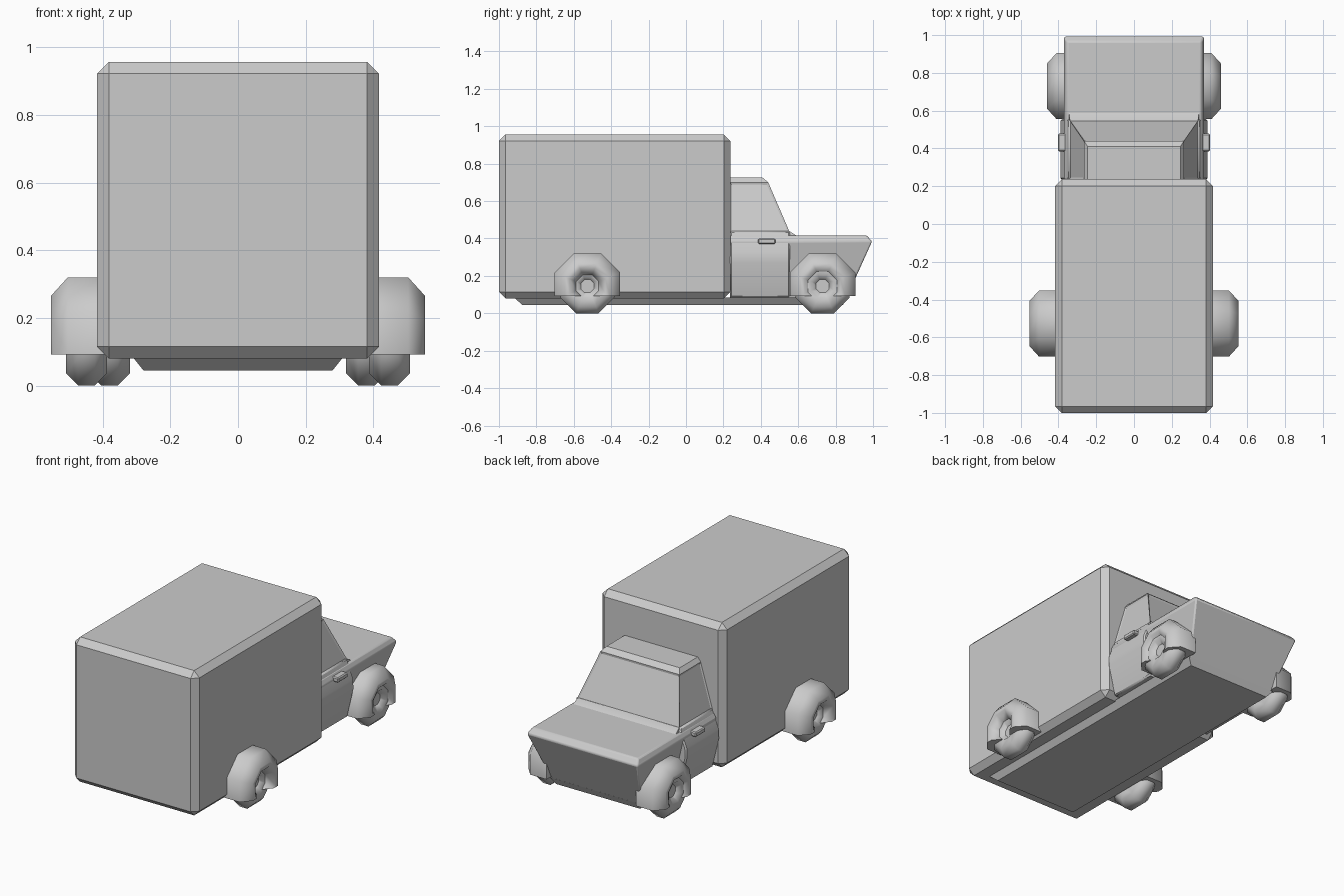
import bpy, bmesh, math
from mathutils import Vector

if "Cube" in bpy.data.objects:
    bpy.data.objects.remove(bpy.data.objects["Cube"])


def make(name, bm, smooth=None, bevel=0, segments=1):
    bmesh.ops.recalc_face_normals(bm, faces=bm.faces)
    me = bpy.data.meshes.new(name)
    bm.to_mesh(me)
    bm.free()
    ob = bpy.data.objects.new(name, me)
    bpy.context.collection.objects.link(ob)
    if bevel:
        m = ob.modifiers.new("bevel", 'BEVEL')
        m.width, m.segments = bevel, segments
        m.limit_method = 'ANGLE'
        m.angle_limit = math.radians(20)
    if smooth:
        bpy.ops.object.select_all(action='DESELECT')
        ob.select_set(True)
        bpy.context.view_layer.objects.active = ob
        bpy.ops.object.shade_smooth_by_angle(angle=math.radians(smooth))
    return ob


def loft(sections):
    """Closed skin through rings of equal point counts."""
    bm = bmesh.new()
    rings = [[bm.verts.new(p) for p in s] for s in sections]
    n = len(rings[0])
    for a, b in zip(rings, rings[1:]):
        for i in range(n):
            j = (i + 1) % n
            bm.faces.new((a[i], a[j], b[j], b[i]))
    bm.faces.new(rings[0])
    bm.faces.new(rings[-1])
    return bm


def rect(w, y0, y1, z0, z1=None):
    z1 = z0 if z1 is None else z1
    return [(-w, y0, z0), (w, y0, z0), (w, y1, z1), (-w, y1, z1)]


def wheel_ring(profile, y, z, side):
    """Eight-sided ring around the x axis from a closed (apothem, x) profile."""
    bm = bmesh.new()
    k = 1 / math.cos(math.pi / 8)
    rings = []
    for i in range(8):
        a = math.radians(22.5 + 45 * i)
        rings.append([bm.verts.new((side * x, y + r * k * math.cos(a), z + r * k * math.sin(a)))
                      for r, x in profile])
    n = len(profile)
    for i in range(8):
        p, q = rings[i], rings[(i + 1) % 8]
        for j in range(n):
            l = (j + 1) % n
            bm.faces.new((p[j], p[l], q[l], q[j]))
    return bm


# Cargo box
make("cargo_box", loft([rect(.417, -1, .237, .08), rect(.417, -1, .237, .957)]), bevel=.035)

# Chassis pan
make("chassis", loft([rect(.28, -.875, .84, .045), rect(.312, -.92, .86, .085)]))

# Hood and nose, narrowing towards the bottom
make("hood", loft([rect(.30, .235, .855, .075), rect(.372, .235, .995, .385),
                   rect(.355, .235, .965, .417)]), smooth=30, bevel=.008, segments=2)

# Doors section
door = [(.345, .085), (.39, .27), (.388, .33), (.345, .44)]
outline = door + [(-x, z) for x, z in reversed(door)]
make("doors", loft([[(x, y, z) for x, z in outline] for y in (.235, .555)]), smooth=30, bevel=.008)

# Cab top with recessed windows
bm = loft([rect(.345, .235, .555, .432), rect(.265, .235, .44, .70), rect(.245, .235, .41, .725)])
bmesh.ops.recalc_face_normals(bm, faces=bm.faces)
panes = [f for f in bm.faces
         if f.calc_center_median().z < .62 and abs(f.normal.z) < .8 and f.normal.y > -.5]
bmesh.ops.inset_individual(bm, faces=panes, thickness=.014, depth=-.006)
make("cab_top", bm)

# Windshield base ledge
make("cowl", loft([rect(.345, .5, .60, .41), rect(.34, .5, .555, .438)]), smooth=40)

for side, label in ((1, "right"), (-1, "left")):
    # Door handle
    handle = loft([[(side * x, y, z) for y, z in
                    ((.385, .37), (.478, .37), (.478, .40), (.385, .40))] for x in (.35, .402)])
    make("door_handle_" + label, handle, bevel=.006)

    for end, y, tire_x, guard_x, inner in (("rear", -.527, .448, .553, .37),
                                           ("front", .73, .38, .46, .30)):
        tag = f"{end}_{label}"
        # Tire
        section = [(.085 + .065 * math.cos(math.radians(22.5 + 45 * i)),
                    tire_x + .065 * math.sin(math.radians(22.5 + 45 * i))) for i in range(8)]
        make("tire_" + tag, wheel_ring(section, y, .145, side), smooth=50)

        # Hub disc
        k = 1 / math.cos(math.pi / 8)
        hub = loft([[(side * (tire_x + dx), y + .05 * k * math.cos(math.radians(22.5 + 45 * i)),
                      .145 + .05 * k * math.sin(math.radians(22.5 + 45 * i))) for i in range(8)]
                    for dx in (-.035, .035)])
        make("hub_" + tag, hub)

        # Wheel guard, cut flat below the axle
        profile = [(.175, inner), (.175, guard_x - .05), (.12, guard_x),
                   (.095, guard_x), (.06, guard_x - .04), (.06, inner)]
        bm = wheel_ring(profile, y, .145, side)
        cut = bmesh.ops.bisect_plane(bm, geom=bm.verts[:] + bm.edges[:] + bm.faces[:],
                                     plane_co=Vector((0, 0, .092)), plane_no=Vector((0, 0, 1)),
                                     clear_inner=True)
        edges = [e for e in cut['geom_cut'] if isinstance(e, bmesh.types.BMEdge)]
        bmesh.ops.holes_fill(bm, edges=edges)
        make("wheel_guard_" + tag, bm, smooth=50)
